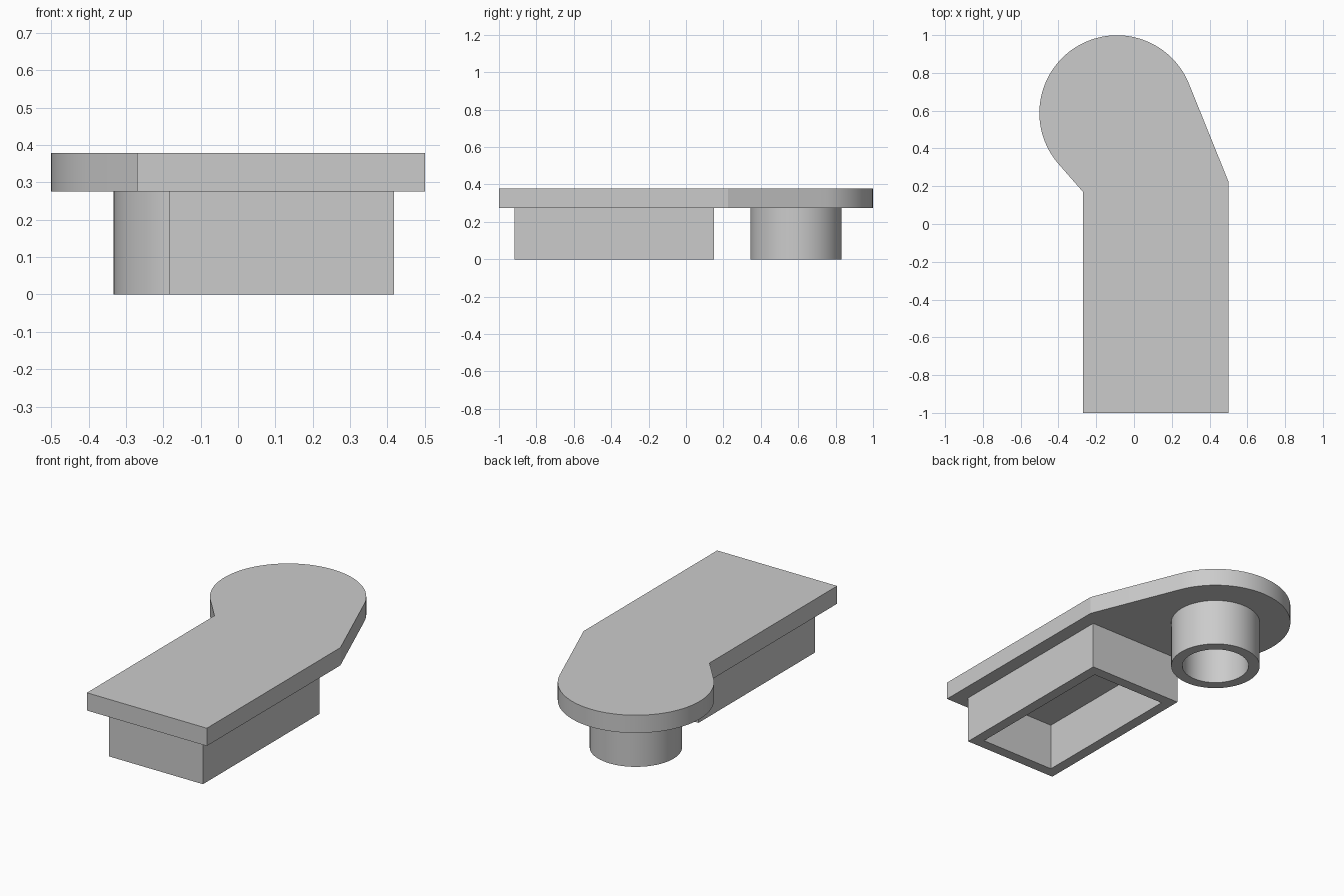
import bpy, bmesh
from math import sin, cos, pi, radians

if "Cube" in bpy.data.objects:
    bpy.data.objects.remove(bpy.data.objects["Cube"])

grey = bpy.data.materials.new("plain grey")
grey.use_nodes = True
colour = (0.6, 0.6, 0.6, 1)
grey.diffuse_color = colour
grey.node_tree.nodes["Principled BSDF"].inputs["Base Color"].default_value = colour

CX, CY = -0.09, 0.588      # centre of the rounded end
UNDER, TOP = 0.275, 0.378  # plate heights


def arc(radius, start, end, steps):
    angles = [radians(start + (end - start) * i / steps) for i in range(steps + 1)]
    return [(CX + radius * cos(a), CY + radius * sin(a)) for a in angles]


def rectangle(x0, x1, y0, y1):
    return [(x0, y0), (x1, y0), (x1, y1), (x0, y1)]


def finish(name, bm):
    bmesh.ops.recalc_face_normals(bm, faces=bm.faces)
    mesh = bpy.data.meshes.new(name)
    bm.to_mesh(mesh)
    bm.free()
    mesh.materials.append(grey)
    obj = bpy.data.objects.new(name, mesh)
    bpy.context.collection.objects.link(obj)
    bpy.ops.object.select_all(action='DESELECT')
    bpy.context.view_layer.objects.active = obj
    obj.select_set(True)
    bpy.ops.object.shade_smooth_by_angle(angle=radians(15))


def bridge(bm, a, b):
    for i in range(len(a)):
        j = (i + 1) % len(a)
        bm.faces.new((a[i], a[j], b[j], b[i]))


def ring(bm, outline, z):
    return [bm.verts.new((x, y, z)) for x, y in outline]


def prism(name, outline, z0, z1):
    bm = bmesh.new()
    low, high = ring(bm, outline, z0), ring(bm, outline, z1)
    bm.faces.new(low)
    bm.faces.new(high)
    bridge(bm, low, high)
    finish(name, bm)


def hollow_wall(name, outer, inner, z0, z1):
    bm = bmesh.new()
    loops = [ring(bm, outer, z0), ring(bm, outer, z1),
             ring(bm, inner, z1), ring(bm, inner, z0)]
    for i in range(4):
        bridge(bm, loops[i], loops[(i + 1) % 4])
    finish(name, bm)


# Cover plate: straight body blending by tangents into a round end
prism("cover_plate",
      [(-0.27, 0.17), (-0.27, -1), (0.5, -1), (0.5, 0.225)] + arc(0.411, 22, 220, 64),
      UNDER, TOP)

# Open rectangular skirt under the body, let slightly into the plate
wall = 0.062
hollow_wall("rectangular_skirt",
            rectangle(-0.185, 0.418, -0.918, 0.15),
            rectangle(-0.185 + wall, 0.418 - wall, -0.918 + wall, 0.15 - wall),
            0, UNDER + 0.02)

# Round open tube under the round end
hollow_wall("round_tube", arc(0.243, 0, 360, 64)[:-1], arc(0.182, 0, 360, 64)[:-1],
            0, UNDER + 0.02)
